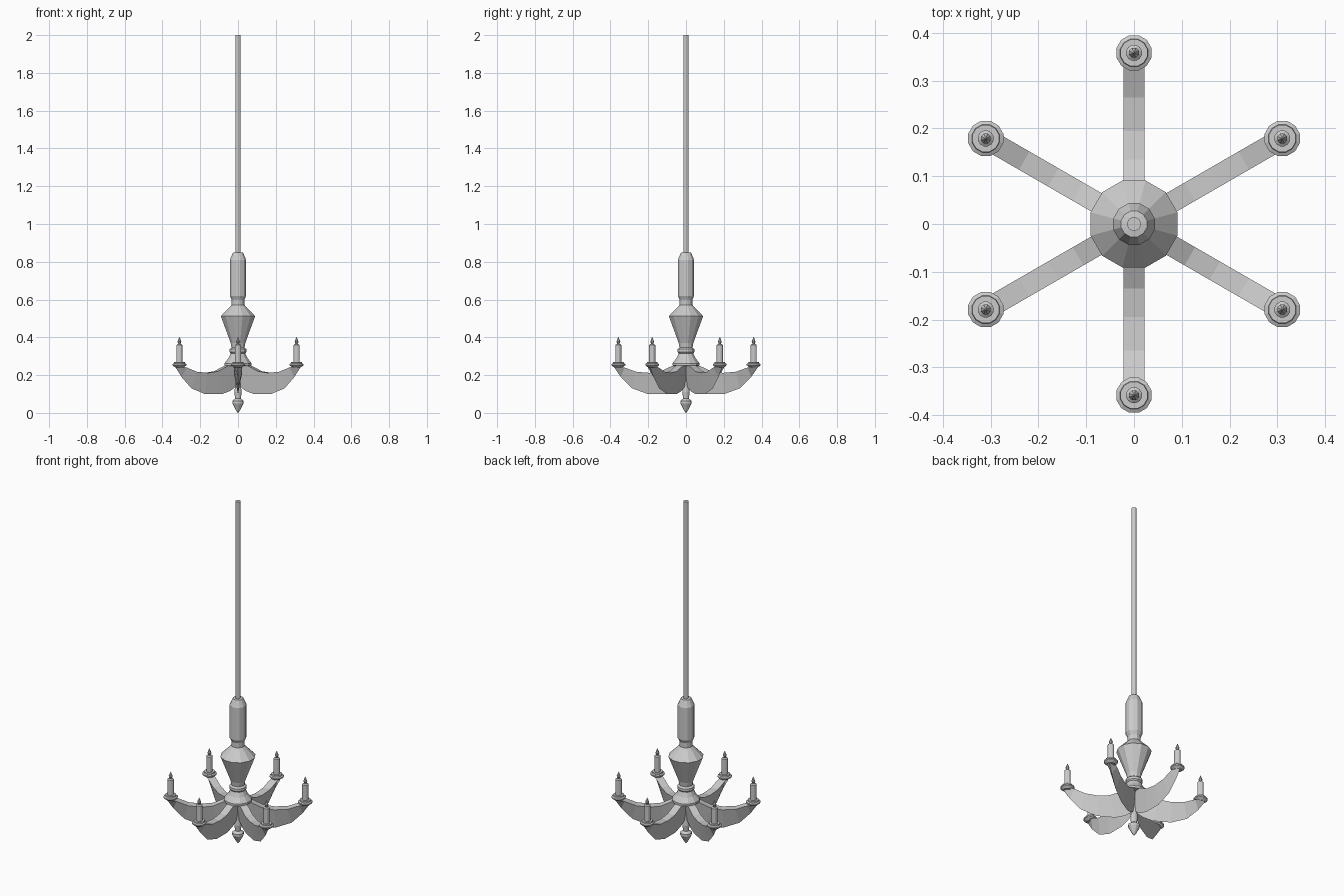
import bpy, bmesh, math
from mathutils import Matrix, Vector

if "Cube" in bpy.data.objects:
    bpy.data.objects.remove(bpy.data.objects["Cube"])


def make_object(name, bm):
    bmesh.ops.recalc_face_normals(bm, faces=bm.faces)
    me = bpy.data.meshes.new(name)
    bm.to_mesh(me)
    bm.free()
    ob = bpy.data.objects.new(name, me)
    bpy.context.collection.objects.link(ob)
    return ob


def lathe(name, profile, centre=(0, 0), sides=12):
    """Flat-faced turned part from (radius, height) points, top to bottom."""
    bm = bmesh.new()
    rings = []
    for r, z in profile:
        ring = []
        for i in range(sides):
            a = 2 * math.pi * (i + 0.5) / sides
            ring.append(bm.verts.new((centre[0] + r * math.cos(a),
                                      centre[1] + r * math.sin(a), z)))
        rings.append(ring)
    for a, b in zip(rings, rings[1:]):
        for i in range(sides):
            j = (i + 1) % sides
            bm.faces.new((a[i], a[j], b[j], b[i]))
    bm.faces.new(rings[0])
    bm.faces.new(rings[-1])
    bmesh.ops.remove_doubles(bm, verts=bm.verts, dist=1e-5)
    return make_object(name, bm)


def arm(name, angle):
    """Wedge-shaped arm: flat strip on top, sharp keel below."""
    top = [(0.03, 0.262), (0.075, 0.248), (0.135, 0.22), (0.195, 0.212),
           (0.265, 0.218), (0.325, 0.24), (0.375, 0.25)]
    keel = [(0.01, 0.14), (0.05, 0.115), (0.10, 0.099), (0.20, 0.099),
            (0.285, 0.13), (0.345, 0.19), (0.383, 0.245)]
    bm = bmesh.new()
    rows = []
    for (r, z), (kr, kz) in zip(top, keel):
        rows.append([bm.verts.new((r, -0.022, z)), bm.verts.new((r, 0.022, z)),
                     bm.verts.new((kr, 0, kz))])
    for a, b in zip(rows, rows[1:]):
        for i in range(3):
            j = (i + 1) % 3
            bm.faces.new((a[i], a[j], b[j], b[i]))
    bm.faces.new(rows[0])
    bm.faces.new(rows[-1])
    bm.transform(Matrix.Rotation(angle, 4, 'Z'))
    return make_object(name, bm)


# hanging rod
lathe("hanging_rod", [(0.0145, 2.0), (0.0145, 0.84)])

# turned central column
lathe("column", [(0.015, 0.85), (0.028, 0.848), (0.045, 0.81), (0.045, 0.62),
                 (0.035, 0.60), (0.035, 0.572), (0.094, 0.512), (0.04, 0.37),
                 (0.036, 0.345), (0.046, 0.337), (0.046, 0.322),
                 (0.040, 0.315), (0.052, 0.29), (0.075, 0.262), (0.075, 0.25),
                 (0.02, 0.245)])

# lower stem and finial
lathe("finial", [(0.018, 0.25), (0.016, 0.14), (0.02, 0.11), (0.016, 0.075),
                 (0.031, 0.064), (0.031, 0.05), (0.013, 0.016), (0.001, 0.0)])

# six arms, each with drip dish, candle and flame
for k in range(6):
    ang = math.radians(30 + 60 * k)
    c = (0.358 * math.cos(ang), 0.358 * math.sin(ang))
    arm(f"arm_{k + 1}", ang)
    lathe(f"drip_dish_{k + 1}", [(0.018, 0.27), (0.029, 0.27), (0.030, 0.263), (0.038, 0.259),
                                 (0.038, 0.252), (0.022, 0.24)], c)
    lathe(f"candle_{k + 1}", [(0.010, 0.364), (0.017, 0.359), (0.017, 0.262)], c)
    lathe(f"flame_{k + 1}", [(0.001, 0.402), (0.011, 0.377), (0.005, 0.362)], c, 8)
